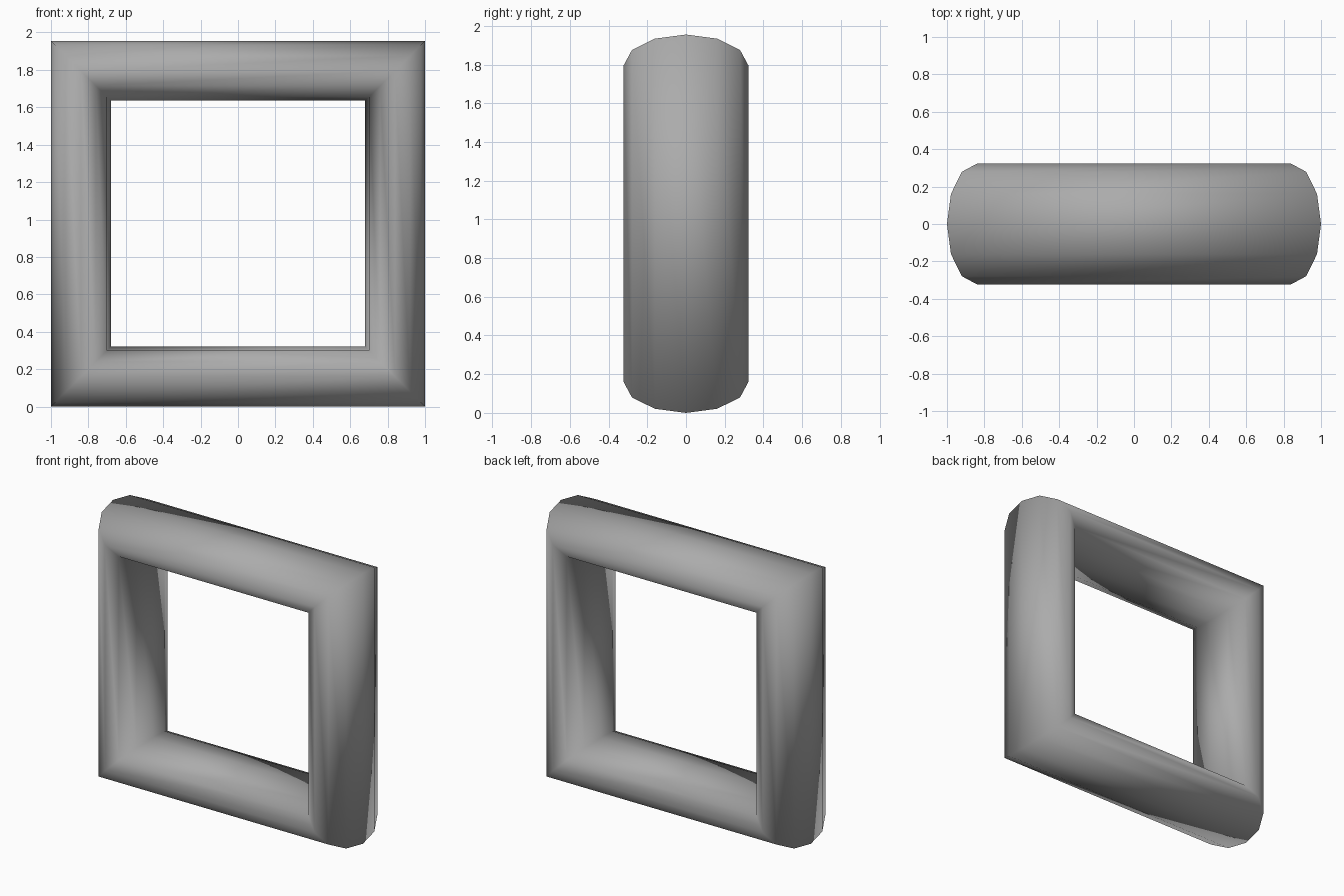
import bpy
from math import pi, sqrt
from mathutils import Matrix

if "Cube" in bpy.data.objects:
    bpy.data.objects.remove(bpy.data.objects["Cube"])

HEIGHT, DEPTH = 1.955, 0.645
BAR = 0.16   # half thickness of the bars, seen from the front

# Square ring: a four-segment torus turned 45 degrees and stood upright
bpy.ops.mesh.primitive_torus_add(
    major_segments=4, minor_segments=12,
    major_radius=(1 - BAR) * sqrt(2), minor_radius=BAR * sqrt(2))
frame = bpy.context.object
frame.name = "square_frame"

turn = Matrix.Rotation(pi / 2, 4, 'X') @ Matrix.Rotation(pi / 4, 4, 'Z')
size = Matrix.Diagonal((1, DEPTH / (2 * BAR * sqrt(2)), 1, 1))
frame.data.transform(size @ turn)

# Bring top and bottom bars closer together, keeping their thickness
for v in frame.data.vertices:
    v.co.z += HEIGHT / 2 + (HEIGHT / 2 - 1) * (1 if v.co.z > 0 else -1)
frame.data.update()

# Fully smooth shading, also across the mitred corners
bpy.ops.object.shade_smooth()

# Mid grey finish
grey = bpy.data.materials.new("mid_grey")
grey.diffuse_color = (0.41, 0.41, 0.41, 1)
grey.use_nodes = True
grey.node_tree.nodes["Principled BSDF"].inputs["Base Color"].default_value = grey.diffuse_color
frame.data.materials.append(grey)
